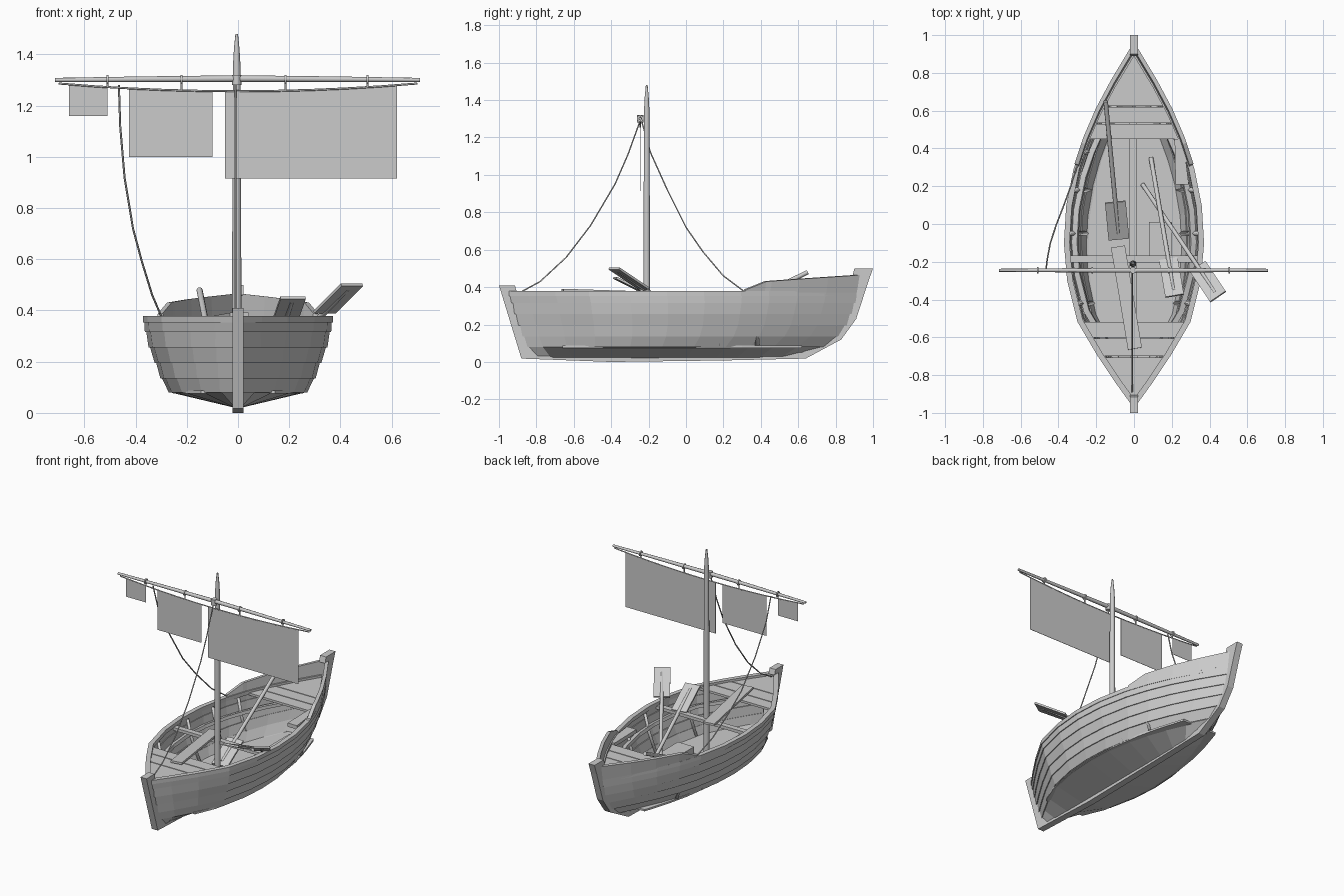
import bpy, bmesh
from mathutils import Vector

cube = bpy.data.objects.get("Cube")
if cube:
    bpy.data.objects.remove(cube, do_unlink=True)

grey = bpy.data.materials.new("weathered_grey")
grey.use_nodes = True
grey.diffuse_color = (0.6, 0.6, 0.6, 1)
grey.node_tree.nodes["Principled BSDF"].inputs["Base Color"].default_value = (0.6, 0.6, 0.6, 1)


def make(name, bm):
    bmesh.ops.recalc_face_normals(bm, faces=bm.faces)
    mesh = bpy.data.meshes.new(name)
    bm.to_mesh(mesh)
    bm.free()
    mesh.materials.append(grey)
    ob = bpy.data.objects.new(name, mesh)
    bpy.context.collection.objects.link(ob)
    return ob


def prism(name, outline, depth):
    """Extrude a closed outline by a depth vector."""
    bm = bmesh.new()
    face = bm.faces.new([bm.verts.new(p) for p in outline])
    ext = bmesh.ops.extrude_face_region(bm, geom=[face])
    moved = [v for v in ext["geom"] if isinstance(v, bmesh.types.BMVert)]
    bmesh.ops.translate(bm, verts=moved, vec=depth)
    return make(name, bm)


def box(name, lo, hi):
    x, y, z = lo
    X, Y, Z = hi
    return prism(name, [(x, y, z), (X, y, z), (X, Y, z), (x, Y, z)], (0, 0, Z - z))


def beam(name, a, b, width, thick):
    """Flat board running from a to b."""
    a, b = Vector(a), Vector(b)
    d = (b - a).normalized()
    side = d.cross(Vector((0, 0, 1))).normalized() * width / 2
    up = side.cross(d).normalized() * thick
    return prism(name, [a - side - up / 2, a + side - up / 2, b + side - up / 2, b - side - up / 2], up)


def tube(name, points, radii, sides=8):
    """Round bar through points with a radius at each."""
    pts = [Vector(p) for p in points]
    bm = bmesh.new()
    rings = []
    for i, p in enumerate(pts):
        d = (pts[min(i + 1, len(pts) - 1)] - pts[max(i - 1, 0)]).normalized()
        ref = Vector((1, 0, 0)) if abs(d.x) < 0.8 else Vector((0, 0, 1))
        u = d.cross(ref).normalized()
        v = d.cross(u)
        disc = bmesh.ops.create_circle(bm, segments=sides, radius=radii[i])["verts"]
        for w in disc:
            w.co = p + u * w.co.x + v * w.co.y
        rings.append(disc)
    for r, s in zip(rings, rings[1:]):
        for k in range(sides):
            n = (k + 1) % sides
            bm.faces.new((r[k], r[n], s[n], s[k]))
    bm.faces.new(rings[0])
    bm.faces.new(rings[-1])
    ob = make(name, bm)
    for f in ob.data.polygons:
        f.use_smooth = len(f.vertices) == 4
    return ob


def interp(table, t):
    for (a, fa), (b, fb) in zip(table, table[1:]):
        if t <= b:
            return fa + (fb - fa) * max(0, t - a) / (b - a)
    return table[-1][1]


# Hull lines: rim plan, then levels of (z, width scale, front end, back end)
RIM = [(-.955, .015), (-.85, .09), (-.7, .19), (-.52, .295), (-.3, .35), (-.1, .367), (.1, .355),
       (.3, .315), (.45, .265), (.6, .2), (.75, .12), (.92, .018)]
LEVELS = [(.375, 1, -.955, .92), (.315, .975, -.935, .905), (.255, .935, -.92, .885),
          (.195, .87, -.9, .86), (.135, .81, -.88, .815), (.08, .72, -.855, .74)]


def level_line(level, offset=0):
    z, scale, y0, y1 = level
    a, b = RIM[0][0], RIM[-1][0]
    return [(max(w * scale + offset, .012), y0 + (y - a) / (b - a) * (y1 - y0), z) for y, w in RIM]


def strake(name, top, bottom, thick=.02):
    """Mirrored plank between two lines, thickened inward."""
    bm = bmesh.new()
    t = [bm.verts.new(p) for p in top]
    b = [bm.verts.new(p) for p in bottom]
    for i in range(len(t) - 1):
        bm.faces.new((b[i], b[i + 1], t[i + 1], t[i]))
    ob = make(name, bm)
    if sum(f.normal.x - f.normal.z for f in ob.data.polygons) < 0:
        ob.data.flip_normals()
    sol = ob.modifiers.new("thickness", "SOLIDIFY")
    sol.thickness = thick
    sol.offset = -1
    ob.modifiers.new("both_sides", "MIRROR")
    return ob


# Overlapping side planks
for i, (hi, lo) in enumerate(zip(LEVELS, LEVELS[1:])):
    strake(f"side_plank_{i + 1}", level_line(hi), level_line(lo, .006))

# Shallow V bottom
keel_line = [(.012, -.8 + (y - RIM[0][0]) / 1.875 * 1.43, .02) for y, w in RIM]
strake("bottom_plank", level_line(LEVELS[-1]), keel_line, .012)

# Raised plank along the back end
HEIGHT = [(.31, .385), (.42, .43), (.6, .443), (.93, .465)]
ys = [.31, .42, .45, .6, .75, .92]
strake("raised_plank", [(interp(RIM, y) + .003, y + .01, interp(HEIGHT, y)) for y in ys],
       [(interp(RIM, y), y, .37) for y in ys], .022)

# Rim rail and inner stringer
strake("rim_rail", level_line((.378, 1, -.95, .91), .004), level_line((.352, 1, -.95, .91), .004), .03)
strake("inner_stringer", level_line((.27, .9, -.85, .8)), level_line((.25, .88, -.85, .8)), .03)

# Keel with both end posts
outline = [(-1, .41), (-.88, .018), (-.4, 0), (.2, .008), (.64, .018), (.83, .12), (.91, .23), (.975, .43),
           (1, .5), (.9, .5), (.89, .46), (.925, .45), (.87, .25), (.8, .15), (.62, .05),
           (-.78, .05), (-.84, .1), (-.945, .37), (-.905, .375), (-.915, .41)]
prism("keel_and_posts", [(-.022, y, z) for y, z in outline], (.044, 0, 0))


# Flat boards that follow the hull plan
def hull_board(name, y0, y1, z, thick=.015, scale=1, inset=.02):
    cuts = [y0] + [y for y, w in RIM if y0 < y < y1] + [y1]
    half = [(max(interp(RIM, y) * scale - inset, .008), y, z) for y in cuts]
    prism(name, half + [(-x, y, z) for x, y, z in reversed(half)], (0, 0, thick))


for i, (a, b) in enumerate([(.45, .53), (.536, .62), (.626, .89), (-.6, -.52), (-.7, -.606), (-.91, -.706)]):
    hull_board(f"deck_board_{i + 1}", a, b, .348)
hull_board("mast_thwart", -.205, -.168, .335, .02)
hull_board("floor", -.66, .62, .075, .012, .72, .01)
box("floor_centre_board", (-.025, -.62, .087), (.012, .58, .095))
box("floor_box", (.08, -.2, .087), (.2, .01, .14))

# Loose shelf board on the left side
prism("side_shelf", [(.29, .21, .35), (.22, .21, .35), (.215, .45, .35), (.26, .45, .35)], (0, 0, .025))

# Frames inside the open middle
for i, y in enumerate((-.42, -.05, .18, .38)):
    w = interp(RIM, y)
    for name, s in (("left", 1), ("right", -1)):
        tube(f"{name}_frame_{i + 1}", [(s * (w - .025), y, .35), (s * (w * .91 - .02), y, .24),
                                       (s * (w * .73 - .015), y, .09)], [.012] * 3, 4)

# Oars: shaft from a to b with a blade at b
OARS = [((-.15, .65, .48), (-.08, -.08, .12), .11), ((.09, .35, .09), (.215, -.38, .45), .1),
        ((.045, .21, .1), (.445, -.385, .5), .1)]
for i, (a, b, width) in enumerate(OARS):
    a, b = Vector(a), Vector(b)
    neck = b + (a - b).normalized() * .22
    tube(f"oar_shaft_{i + 1}", [a, neck, b + (neck - b) * .15], [.012, .012, .009])
    beam(f"oar_blade_{i + 1}", neck, b, width, .012)
beam("loose_board", (-.085, -.12, .367), (.005, -.66, .384), .075, .014)

# Mast, yard and ties
MY, SY = -.21, -.245
tube("mast", [(-.005, MY, .05), (-.005, MY, .9), (-.005, MY, 1.35), (-.005, MY, 1.42), (-.005, MY, 1.48)],
     [.019, .017, .015, .011, .005], 10)
tube("yard", [(-.715, SY, 1.3), (-.35, SY, 1.303), (0, SY, 1.305), (.35, SY, 1.303), (.71, SY, 1.3)],
     [.008, .011, .013, .011, .008])


def sag(x):
    return 1.256 + .03 * (x / .7) ** 2


xs = [-.7 + i * .14 for i in range(11)]
tube("sail_rope", [(x, SY, sag(x)) for x in xs], [.004] * len(xs), 6)
for i, x in enumerate((-.51, -.22, .185, .505)):
    tube(f"yard_tie_{i + 1}", [(x - .004, SY, 1.302), (x + .004, SY, 1.302)], [.018] * 2, 10)
    tube(f"tie_drop_{i + 1}", [(x, SY, 1.3), (x, SY, sag(x))], [.004] * 2, 6)
tube("mast_lashing", [(-.005, SY, 1.28), (-.005, SY, 1.32)], [.018] * 2, 8)

# Torn sail panels hanging from the rope
for i, (a, b, low) in enumerate([(-.66, -.51, 1.16), (-.425, -.1, 1.0), (-.05, .62, .915)]):
    steps = [a + (b - a) * k / 6 for k in range(7)]
    prism(f"sail_panel_{i + 1}", [(a, SY, low), (b, SY, low)] + [(x, SY, sag(x)) for x in reversed(steps)],
          (0, .002, 0))

# Slack ropes
side_rope = [(-.465, -.235, 1.28), (-.46, -.19, 1.12), (-.443, -.1, .92), (-.41, 0, .72),
             (-.375, .09, .59), (-.335, .2, .46), (-.3, .31, .378)]
fore_rope = [(-.01, y, z) for y, z in [(-.245, 1.29), (-.31, 1.11), (-.38, .95), (-.51, .73),
                                       (-.64, .56), (-.78, .43), (-.89, .37)]]
for name, path in (("side_rope", side_rope), ("fore_rope", fore_rope)):
    tube(name, path, [.004] * len(path), 6)
